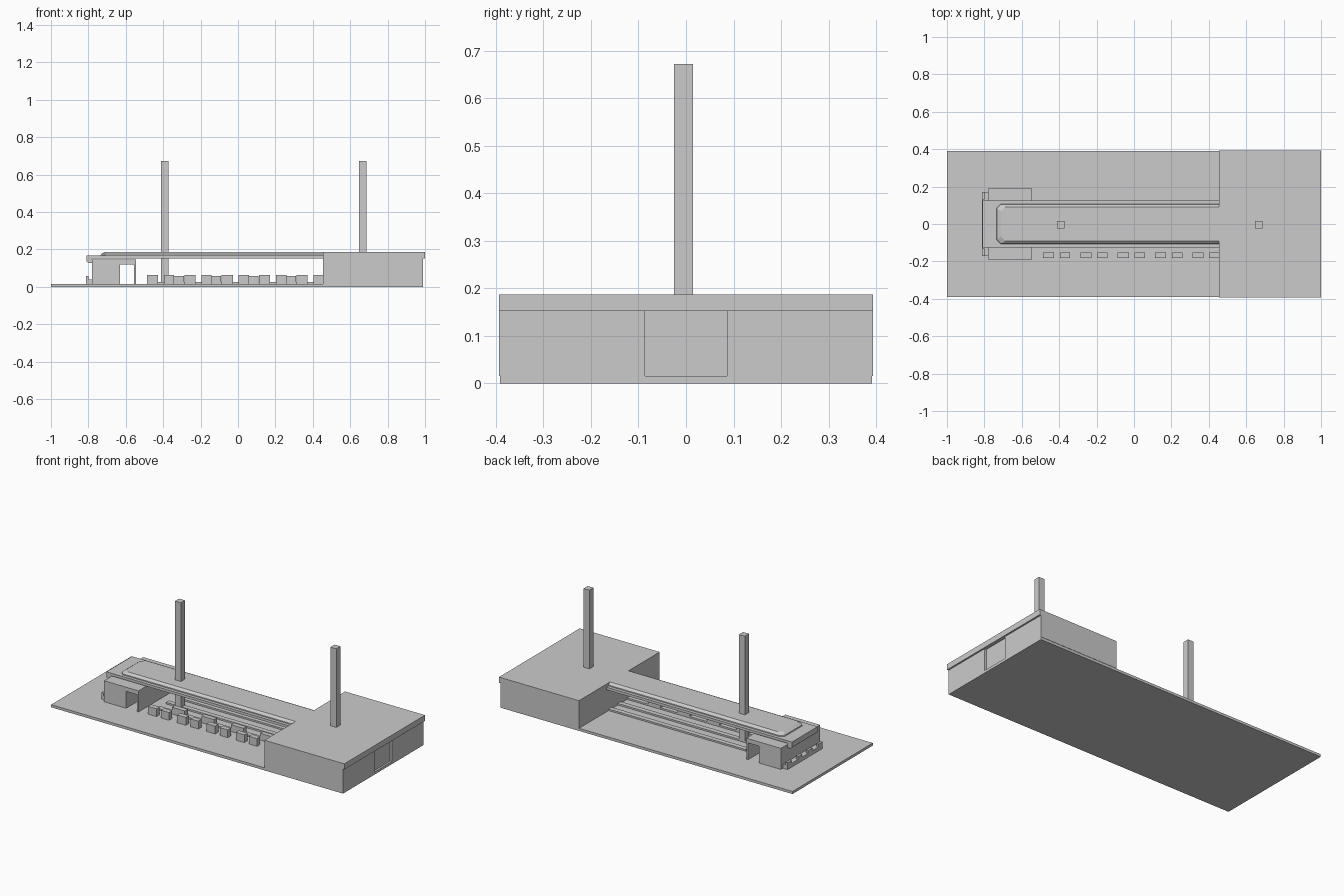
import bpy, bmesh

if "Cube" in bpy.data.objects:
    bpy.data.objects.remove(bpy.data.objects["Cube"])


def box(name, x, y, z):
    """Box from its minimum and maximum on each axis."""
    me = bpy.data.meshes.new(name)
    bm = bmesh.new()
    bmesh.ops.create_cube(bm, size=1)
    for v in bm.verts:
        for i, (a, b) in enumerate((x, y, z)):
            v.co[i] = a if v.co[i] < 0 else b
    bm.to_mesh(me)
    bm.free()
    ob = bpy.data.objects.new(name, me)
    bpy.context.collection.objects.link(ob)
    return ob


def extrude_y(name, pts, y0, y1):
    """Extrude an x-z profile along y."""
    me = bpy.data.meshes.new(name)
    bm = bmesh.new()
    f = bm.faces.new([bm.verts.new((px, y0, pz)) for px, pz in pts])
    r = bmesh.ops.extrude_face_region(bm, geom=[f])
    for v in r["geom"]:
        if isinstance(v, bmesh.types.BMVert):
            v.co.y = y1
    bmesh.ops.recalc_face_normals(bm, faces=bm.faces)
    bm.to_mesh(me)
    bm.free()
    ob = bpy.data.objects.new(name, me)
    bpy.context.collection.objects.link(ob)
    return ob


def loft(name, rings):
    """Skin a stack of closed rings and cap both ends."""
    me = bpy.data.meshes.new(name)
    bm = bmesh.new()
    rs = [[bm.verts.new(p) for p in ring] for ring in rings]
    for a, b in zip(rs, rs[1:]):
        for i in range(len(a)):
            j = (i + 1) % len(a)
            bm.faces.new((a[i], a[j], b[j], b[i]))
    bm.faces.new(rs[0])
    bm.faces.new(rs[-1])
    bmesh.ops.recalc_face_normals(bm, faces=bm.faces)
    bm.to_mesh(me)
    bm.free()
    ob = bpy.data.objects.new(name, me)
    bpy.context.collection.objects.link(ob)
    return ob


G = 0.016      # ground level on the base
TOP = 0.187    # roof level
WALL = 0.455   # hall wall facing the canopy

# Base plate
box("base_plate", (-1, 0.99), (-0.391, 0.391), (0, G))

# Main hall: body, two end wall panels beside the shallow doorway, roof lip
box("hall_body", (WALL, 0.978), (-0.393, 0.393), (G, TOP - 0.002))
for side, y in (("front", (-0.393, -0.086)), ("back", (0.086, 0.393))):
    box("hall_panel_" + side, (0.97, 0.99), y, (G, 0.152))
box("hall_roof", (WALL, 1.0), (-0.393, 0.393), (0.152, TOP))

# Canopy: flat lower slab with a raised, chamfered panel on top
extrude_y("canopy_slab", [(-0.81, 0.168), (-0.81, 0.135), (-0.8, 0.126),
                          (-0.78, 0.126), (-0.78, 0.152), (WALL, 0.152), (WALL, 0.168)],
          -0.125, 0.125)


def panel_ring(x, w, z, c=0.022):
    return [(WALL, -w, z), (x + c, -w, z), (x, -w + c, z),
            (x, w - c, z), (x + c, w, z), (WALL, w, z)]


loft("canopy_top", [panel_ring(-0.735, 0.106, 0.166),
                    panel_ring(-0.733, 0.105, 0.174),
                    panel_ring(-0.712, 0.09, TOP)])

# Entrance block at the far end, with a passage cut across it
extrude_y("entrance_block", [(-0.78, G), (-0.78, 0.146), (-0.545, 0.146), (-0.545, G),
                             (-0.556, G), (-0.556, 0.12), (-0.63, 0.12), (-0.63, G)],
          -0.19, 0.19)

# Low bench against the entrance block
box("end_bench", (-0.812, -0.78), (-0.17, 0.17), (G, 0.04))
for i in range(4):
    y = -0.17 + i * 0.1
    box("end_bench_arm", (-0.812, -0.798), (y, y + 0.04), (0.04, 0.058))

# Two tall masts
for x in (-0.412, 0.648):
    box("mast", (x, x + 0.04), (-0.025, 0.015), (G, 0.672))

# Low strips running below the canopy
for y in (-0.09, 0.0, 0.09):
    box("floor_strip", (-0.48, WALL), (y - 0.015, y + 0.015), (G, 0.026))

# Facing seats in repeating pairs, with tables in the row behind
for k in range(5):
    d = 0.2 * k
    for x0, x1 in ((-0.487, -0.428), (-0.396, -0.342)):
        box("seat", (x0 + d, x1 + d), (-0.183, -0.152), (G, 0.064))
    if k < 4:
        box("table", (-0.375 + d, -0.29 + d), (-0.105, -0.075), (G, 0.058))
